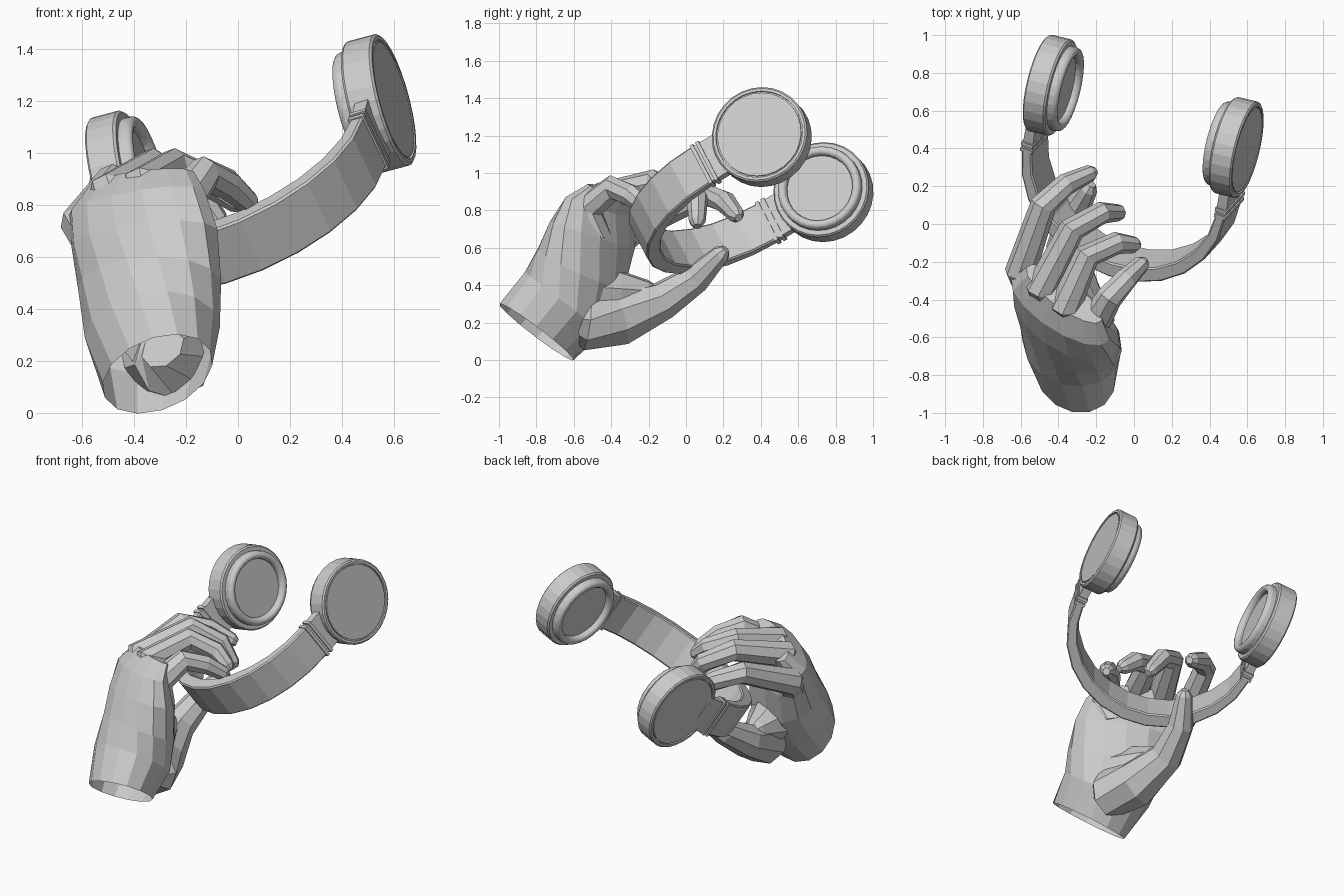
import bpy, bmesh, math
from mathutils import Vector, Matrix

cube = bpy.data.objects.get("Cube")
if cube:
    bpy.data.objects.remove(cube)

# Single plain material
grey = bpy.data.materials.new("light_grey")
grey.use_nodes = True
grey.diffuse_color = (0.6, 0.6, 0.6, 1)
grey.node_tree.nodes["Principled BSDF"].inputs["Base Color"].default_value = (0.6, 0.6, 0.6, 1)


def finish(name, bm, matrix=None):
    bmesh.ops.recalc_face_normals(bm, faces=bm.faces)
    mesh = bpy.data.meshes.new(name)
    bm.to_mesh(mesh)
    bm.free()
    mesh.materials.append(grey)
    obj = bpy.data.objects.new(name, mesh)
    if matrix:
        obj.matrix_world = matrix
    bpy.context.collection.objects.link(obj)
    return obj


def loft(name, rings, cap_start=True, cap_end=True, matrix=None):
    """Skin a list of closed point rings."""
    bm = bmesh.new()
    rows = [[bm.verts.new(p) for p in ring] for ring in rings]
    n = len(rows[0])
    for r0, r1 in zip(rows, rows[1:]):
        for i in range(n):
            j = (i + 1) % n
            bm.faces.new((r0[i], r0[j], r1[j], r1[i]))
    if cap_start:
        bm.faces.new(rows[0])
    if cap_end:
        bm.faces.new(rows[-1])
    return finish(name, bm, matrix)


def oval(c, w, d, n):
    c, w, d = Vector(c), Vector(w), Vector(d)
    return [c + w * math.cos(math.tau * i / n) + d * math.sin(math.tau * i / n)
            for i in range(n)]


def finger(name, path, radii, sides=8):
    """Tapered tube along a bent path with a rounded tip."""
    pts = [Vector(p) for p in path]
    tip = (pts[-1] - pts[-2]).normalized()
    pts.append(pts[-1] + tip * radii[-1] * 0.7)
    radii = radii + [radii[-1] * 0.5]
    rings = []
    for i, p in enumerate(pts):
        t = (pts[min(i + 1, len(pts) - 1)] - pts[max(i - 1, 0)]).normalized()
        w = t.cross(Vector((0.5, -0.6, 0.6))).normalized()
        if i and w.dot(last) < 0:
            w = -w
        last = w
        rings.append(oval(p, w * radii[i], t.cross(w) * radii[i], sides))
    return loft(name, rings)


# Hand: palm shell, open at the wrist
palm = [
    ((-.31, -.80, .15), (.21, 0, .03), (-.03, .20, -.15)),
    ((-.33, -.65, .31), (.26, -.03, .02), (0, .21, -.16)),
    ((-.34, -.56, .49), (.275, -.11, .02), (.03, .21, -.11)),
    ((-.36, -.50, .67), (.28, -.15, .04), (.05, .17, -.06)),
    ((-.39, -.45, .81), (.26, -.16, .05), (.04, .11, -.04)),
    ((-.37, -.37, .90), (.20, -.14, .03), (.03, .07, -.03)),
]
loft("palm_and_wrist", [oval(*s, 14) for s in palm], cap_start=False)

# Fingers and thumb
thick = [.10, .085, .07, .06, .045]
finger("little_finger", [(-.50, -.42, .60), (-.60, -.25, .73), (-.48, .10, .89),
                         (-.36, .21, .845), (-.23, .27, .775)], thick)
finger("ring_finger", [(-.42, -.46, .65), (-.49, -.34, .85), (-.33, -.03, .95),
                       (-.17, .06, .86), (-.08, .06, .74)], thick)
finger("middle_finger", [(-.32, -.48, .68), (-.36, -.43, .88), (-.25, -.17, .95),
                         (-.09, -.10, .88), (0, -.11, .81)], thick)
finger("index_finger", [(-.24, -.50, .66), (-.21, -.52, .82), (-.13, -.39, .92),
                        (-.04, -.29, .88), (.04, -.21, .81)], thick)
finger("thumb", [(-.29, -.60, .25), (-.25, -.53, .20), (-.32, -.36, .22), (-.36, -.12, .32),
                 (-.32, .06, .44), (-.24, .19, .57)], [.09, .15, .15, .105, .08, .05])
finger("thumb_web", [(-.32, -.52, .34), (-.36, -.36, .35), (-.37, -.20, .36)],
       [.17, .14, .07])

# Headphone frame: across the cups, from band towards cups, across the band width
mid = Vector((.045, .57, 1.05))
across = Vector((.91, -.31, .27)).normalized()
up = Vector((.14, .85, .51))
up = (up - across * up.dot(across)).normalized()
wide = across.cross(up)
frame = Matrix.Translation(mid) @ Matrix((across, up, wide)).transposed().to_4x4()

# Headband: half ellipse sweep, thickest in the middle
LOW, HIGH, JOINT, SHIFT = -.10, .138, -.35, .018
rings = []
for i in range(13):
    a = math.pi + math.pi * i / 12
    ring = []
    inner = -.025 + .03 * math.sin(a)
    for off, w in ((.03, LOW), (.03, HIGH), (inner, HIGH), (inner, LOW)):
        ring.append((math.cos(a) * (.56 + off), JOINT + math.sin(a) * (.55 + off), w))
    rings.append(ring)
band = loft("headband", rings, matrix=frame)
bevel = band.modifiers.new("edge_bevel", "BEVEL")
bevel.width = .008
bevel.segments = 1


def block(name, centre, size):
    bm = bmesh.new()
    bmesh.ops.create_cube(bm, size=1)
    bmesh.ops.scale(bm, vec=size, verts=bm.verts)
    bmesh.ops.translate(bm, vec=centre, verts=bm.verts)
    return finish(name, bm, frame)


# Ear cup profile as radius and height: plate, groove, rim, soft pad, inner disc
PAD, TUBE = .205, .024
profile = [(.23, .066), (.23, .056), (.238, .056), (.238, .068), (.253, .068), (.262, .06),
           (.262, -.048), (.254, -.058), (.229, -.058)]
profile += [(PAD + TUBE * math.cos(a), -.086 - TUBE * math.sin(a))
            for a in (math.pi * k / 6 for k in range(7))]
profile += [(PAD - TUBE, -.072)]

normal = Vector((.94, -.23, .25)).normalized()
for side, label, centre in ((1, "left", (.523, .41, 1.187)), (-1, "right", (-.425, .73, .903))):
    # Neck and twin collars joining band to cup
    block(label + "_neck", (side * .562, -.27, SHIFT), (.055, .18, .23))
    for k, t in enumerate((-.35, -.315)):
        block(f"{label}_collar_{k + 1}", (side * .563, t, SHIFT), (.068, .02, .25))
    # Ear cup
    rot = (normal * side).to_track_quat("Z", "Y").to_matrix().to_4x4()
    place = Matrix.Translation(Vector(centre) + normal * side * .015) @ rot
    cup = loft(label + "_ear_cup",
               [oval((0, 0, h), (r, 0, 0), (0, r, 0), 28) for r, h in profile], matrix=place)
    for p in cup.data.polygons:
        p.use_smooth = p.center.z < -.08 and len(p.vertices) == 4
